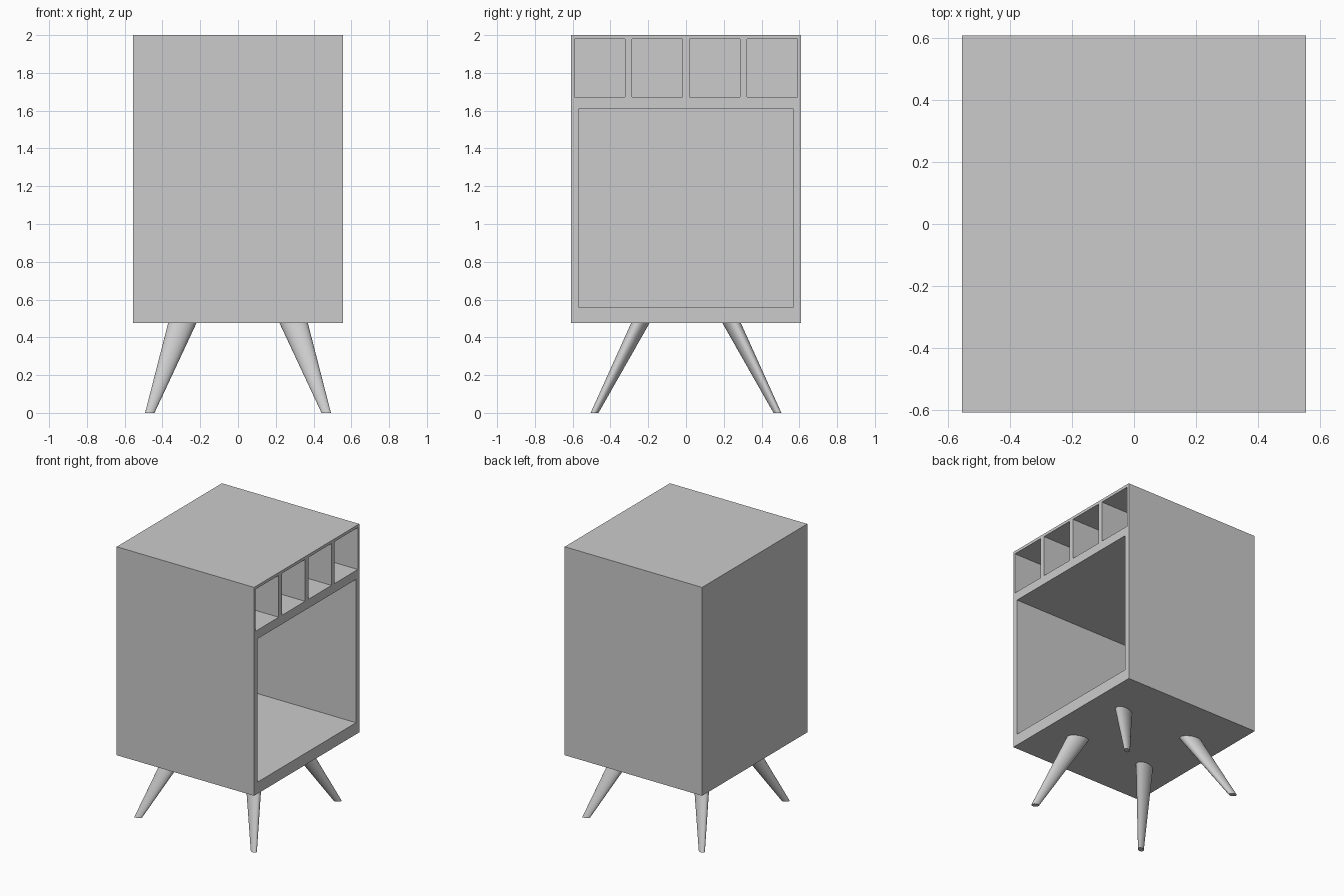
import bpy, bmesh
from math import sin, cos, pi

if "Cube" in bpy.data.objects:
    bpy.data.objects.remove(bpy.data.objects["Cube"])

HX, HY, Z0, Z1 = 0.556, 0.608, 0.475, 2.0   # cabinet half sizes, bottom, top
BACK = 0.036                                # thickness of the closed side


def add_box(bm, x0, x1, y0, y1, z0, z1):
    verts = bmesh.ops.create_cube(bm, size=1)["verts"]
    for v in verts:
        v.co.x = x1 if v.co.x > 0 else x0
        v.co.y = y1 if v.co.y > 0 else y0
        v.co.z = z1 if v.co.z > 0 else z0


def make_object(name, bm):
    bmesh.ops.recalc_face_normals(bm, faces=bm.faces)
    mesh = bpy.data.meshes.new(name)
    bm.to_mesh(mesh)
    bm.free()
    ob = bpy.data.objects.new(name, mesh)
    bpy.context.collection.objects.link(ob)
    return ob


# Cabinet block
bm = bmesh.new()
add_box(bm, -HX, HX, -HY, HY, Z0, Z1)
cabinet = make_object("cabinet", bm)

# Openings on the +x side: large compartment and a row of four cubbies
bm = bmesh.new()
inner = -HX + BACK
add_box(bm, inner, HX + 0.1, -0.57, 0.57, 0.56, 1.608)
for i in range(4):
    yc = (i - 1.5) * 0.305
    add_box(bm, inner, HX + 0.1, yc - 0.134, yc + 0.134, 1.673, 1.979)
cutter = make_object("opening_cutter", bm)
cutter.hide_render = True

mod = cabinet.modifiers.new("openings", "BOOLEAN")
mod.operation = "DIFFERENCE"
mod.solver = "EXACT"
mod.object = cutter
bpy.context.view_layer.objects.active = cabinet
cabinet.select_set(True)
bpy.ops.object.modifier_apply(modifier=mod.name)
bpy.data.objects.remove(cutter)


# Splayed tapered legs with oval sections
def leg(name, sx, sy, sides=32):
    bm = bmesh.new()
    rings = []
    # centre x, centre y, z, half width x, half width y
    for cx, cy, z, a, b in ((0.467, 0.484, 0, 0.025, 0.021),
                            (0.295, 0.242, Z0, 0.075, 0.049)):
        rings.append([bm.verts.new((sx * (cx + a * cos(t)),
                                    sy * (cy + b * sin(t + 0.3)), z))
                      for t in (2 * pi * k / sides for k in range(sides))])
    low, high = rings
    for k in range(sides):
        n = (k + 1) % sides
        bm.faces.new((low[k], low[n], high[n], high[k]))
    bm.faces.new(low)
    bm.faces.new(high)
    ob = make_object(name, bm)
    bpy.ops.object.select_all(action="DESELECT")
    ob.select_set(True)
    bpy.context.view_layer.objects.active = ob
    bpy.ops.object.shade_smooth_by_angle()


for sx, side in ((-1, "left"), (1, "right")):
    for sy, end in ((-1, "front"), (1, "back")):
        leg(f"{end}_{side}_leg", sx, sy)
